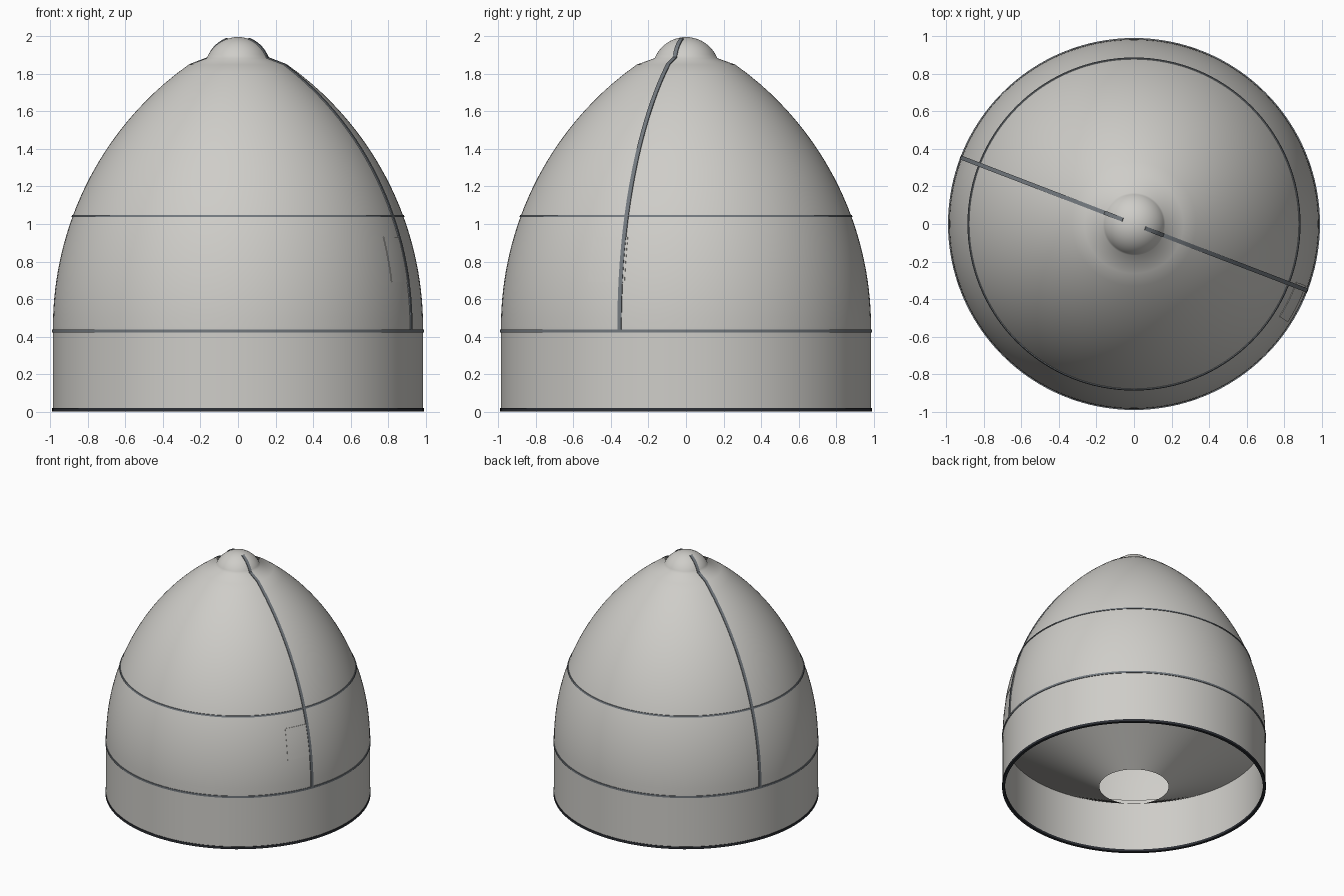
import bpy, bmesh, math
from mathutils import Vector

if "Cube" in bpy.data.objects:
    bpy.data.objects.remove(bpy.data.objects["Cube"])

SEG = 128
R_BASE, Z_BASE, R_ARC = 0.987, 0.45, 1.716   # tangent ogive above a straight skirt


def material(name, rgb):
    m = bpy.data.materials.new(name)
    m.diffuse_color = (*rgb, 1)
    m.use_nodes = True
    m.node_tree.nodes["Principled BSDF"].inputs["Base Color"].default_value = m.diffuse_color
    return m


SHELL = material("warm light grey", (0.62, 0.61, 0.58))
SEAM = material("slate grey", (0.17, 0.19, 0.21))
DARK = material("dark rim", (0.025, 0.028, 0.035))


def radius(z):
    """Outer radius of the ogive at height z."""
    if z <= Z_BASE:
        return R_BASE
    return R_BASE - R_ARC + math.sqrt(R_ARC ** 2 - (z - Z_BASE) ** 2)


def finish(name, bm, mat, angle=35):
    me = bpy.data.meshes.new(name)
    bm.to_mesh(me)
    bm.free()
    ob = bpy.data.objects.new(name, me)
    bpy.context.collection.objects.link(ob)
    me.materials.append(mat)
    bpy.ops.object.select_all(action='DESELECT')
    ob.select_set(True)
    bpy.context.view_layer.objects.active = ob
    bpy.ops.object.shade_smooth_by_angle(angle=math.radians(angle))
    return ob


def lathe(name, profile, mat, closed=False, angle=35):
    """Spin a profile of (radius, z) points around the z axis."""
    bm = bmesh.new()
    vs = [bm.verts.new((r, 0, z)) for r, z in profile]
    es = [bm.edges.new(p) for p in zip(vs, vs[1:] + vs[:1] if closed else vs[1:])]
    bmesh.ops.spin(bm, geom=vs + es, cent=(0, 0, 0), axis=(0, 0, 1),
                   angle=math.tau, steps=SEG, use_merge=True)
    bmesh.ops.remove_doubles(bm, verts=bm.verts, dist=1e-5)
    bmesh.ops.recalc_face_normals(bm, faces=bm.faces)
    return finish(name, bm, mat, angle)


def ring(name, z0, z1, proud, mat, depth=0.012):
    lathe(name, [(radius(z0) - depth, z0), (radius(z0) + proud, z0),
                 (radius(z1) + proud, z1), (radius(z1) - depth, z1)], mat, True)


# Ogive curve and rounded tip
ogive = [(radius(z), z) for z in [Z_BASE + 1.4 * i / 28 for i in range(29)]]
CAP_R, CAP_Z = 0.18, 1.817
tip = [(CAP_R * math.cos(a), CAP_Z + CAP_R * math.sin(a))
       for a in [math.radians(22 + 68 * i / 10) for i in range(11)]]
tip[-1] = (0, CAP_Z + CAP_R)
nose = ogive + tip
lathe("nose_shell", nose, SHELL, angle=60)

# Hollow skirt, and the funnel-shaped floor inside it
lathe("skirt", [(0.972, 0.02), (R_BASE, 0.02), (R_BASE, Z_BASE), (0.972, Z_BASE)], SHELL, True)
lathe("inner_funnel", [(0.975, 0.42), (0.26, 0.005)], SHELL)

# Rings
ring("bottom_rim", 0.0, 0.02, 0.004, DARK, 0.018)
ring("lower_band", 0.422, 0.438, 0.005, SEAM)
ring("upper_band", 1.037, 1.049, 0.005, SEAM)


def seam(name, azimuth, half=0.011, proud=0.006):
    """Thin strip following the nose profile from the skirt up to the tip."""
    path = [(R_BASE, 0.438)] + [p for p in nose if p[0] > 0.05]
    out = Vector((math.cos(azimuth), math.sin(azimuth), 0))
    side = Vector((-out.y, out.x, 0))
    bm = bmesh.new()
    rows = []
    for i, (r, z) in enumerate(path):
        a, b = path[max(i - 1, 0)], path[min(i + 1, len(path) - 1)]
        n = Vector((b[1] - a[1], a[0] - b[0])).normalized()
        row = []
        for s, d in ((-half, -proud), (-half, proud), (half, proud), (half, -proud)):
            p = out * (r + n.x * d) + side * s
            row.append(bm.verts.new((p.x, p.y, z + n.y * d)))
        rows.append(row)
    for a, b in zip(rows, rows[1:]):
        for k in range(4):
            bm.faces.new((a[k], a[(k + 1) % 4], b[(k + 1) % 4], b[k]))
    bm.faces.new(rows[0])
    bm.faces.new(rows[-1])
    bmesh.ops.recalc_face_normals(bm, faces=bm.faces)
    finish(name, bm, SEAM)


seam("front_right_seam", math.radians(-21))
seam("back_left_seam", math.radians(159))

# Access door: a thin curved plate on the shell
bm = bmesh.new()
NA, NZ = 8, 6
grid = [[None] * (NZ + 1) for _ in range(NA + 1)]
for i in range(NA + 1):
    a = math.radians(-32.5 + 12.8 * i / NA)
    for j in range(NZ + 1):
        z = 0.69 + 0.24 * j / NZ
        r = radius(z) + 0.003
        grid[i][j] = bm.verts.new((r * math.cos(a), r * math.sin(a), z))
for i in range(NA):
    for j in range(NZ):
        bm.faces.new((grid[i][j], grid[i + 1][j], grid[i + 1][j + 1], grid[i][j + 1]))
skin = bmesh.ops.extrude_face_region(bm, geom=bm.faces[:])["geom"]
for v in [g for g in skin if isinstance(g, bmesh.types.BMVert)]:
    f = 1 - 0.005 / math.hypot(v.co.x, v.co.y)
    v.co.x *= f
    v.co.y *= f
bmesh.ops.recalc_face_normals(bm, faces=bm.faces)
finish("access_door", bm, SHELL)
